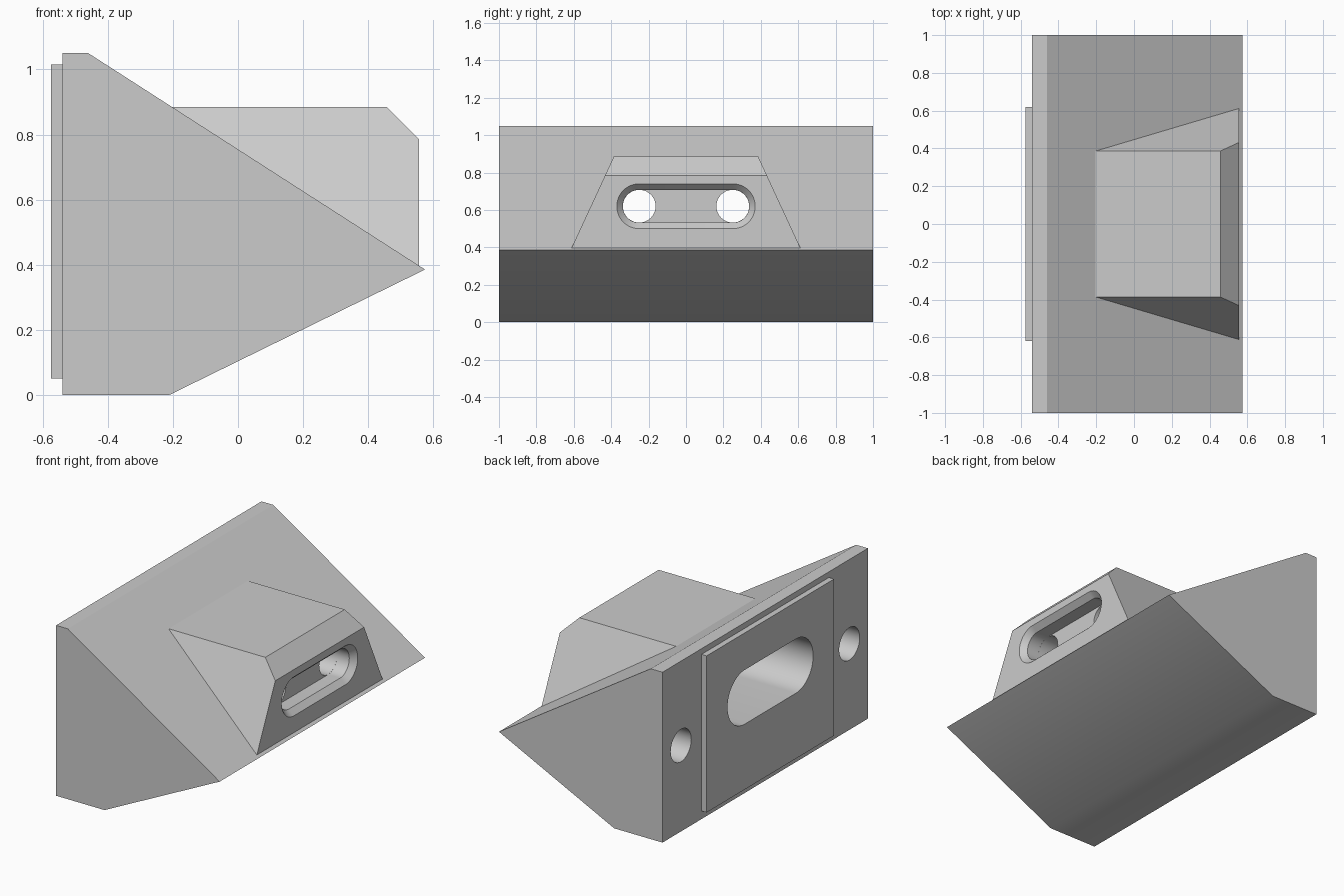
import bpy, bmesh, math

if "Cube" in bpy.data.objects:
    bpy.data.objects.remove(bpy.data.objects["Cube"])

grey = bpy.data.materials.new("plain grey")
grey.use_nodes = True
grey.diffuse_color = (0.6, 0.6, 0.6, 1)
grey.node_tree.nodes["Principled BSDF"].inputs["Base Color"].default_value = (0.6, 0.6, 0.6, 1)


def loft(name, rings):
    """Closed solid through matching rings of points."""
    bm = bmesh.new()
    loops = [[bm.verts.new(p) for p in ring] for ring in rings]
    for a, b in zip(loops, loops[1:]):
        for i in range(len(a)):
            j = (i + 1) % len(a)
            bm.faces.new((a[i], a[j], b[j], b[i]))
    bm.faces.new(loops[0])
    bm.faces.new(loops[-1])
    bmesh.ops.recalc_face_normals(bm, faces=bm.faces)
    mesh = bpy.data.meshes.new(name)
    bm.to_mesh(mesh)
    bm.free()
    mesh.materials.append(grey)
    obj = bpy.data.objects.new(name, mesh)
    bpy.context.collection.objects.link(obj)
    return obj


def prism_y(name, profile, half):
    return loft(name, [[(x, y, z) for x, z in profile] for y in (-half, half)])


def prism_x(name, profile, x0, x1):
    return loft(name, [[(x, y, z) for y, z in profile] for x in (x0, x1)])


def slot(name, y, z, half, sections, n=24):
    """Rounded slot along x; sections are (x, radius), half is the centre offset."""
    rings = []
    for x, r in sections:
        ring = []
        for side in (1, -1):
            for i in range(n + (half > 0)):
                a = -math.pi / 2 + math.pi * i / n
                ring.append((x, y + side * (half + r * math.cos(a)), z + side * r * math.sin(a)))
        rings.append(ring)
    return loft(name, rings)


def combine(target, tool, operation):
    bpy.context.view_layer.objects.active = target
    mod = target.modifiers.new("combine", "BOOLEAN")
    mod.operation, mod.solver, mod.object = operation, "EXACT", tool
    bpy.ops.object.modifier_apply(modifier=mod.name)
    bpy.data.objects.remove(tool)


# Wedge body
body = prism_y("wedge_housing", [(-0.54, 0), (-0.21, 0), (0.575, 0.385),
                                 (-0.46, 1.05), (-0.54, 1.05)], 1)

# Raised hood: chamfered side profile crossed with a trapezoid
hood = prism_y("hood", [(-0.25, 0.39), (0.557, 0.39), (0.557, 0.785),
                        (0.457, 0.885), (-0.25, 0.885)], 0.8)
taper = prism_x("hood_taper", [(-0.703, 0.2), (0.703, 0.2), (0.34, 0.985), (-0.34, 0.985)], -0.5, 0.8)
combine(hood, taper, "INTERSECT")
combine(body, hood, "UNION")

# Raised back plate
plate = prism_x("back_plate", [(-0.62, 0.05), (0.62, 0.05), (0.62, 1.015), (-0.62, 1.015)], -0.575, -0.5)
combine(body, plate, "UNION")

# Deep back pocket, flared front slot, and holes joining them
combine(body, slot("back_pocket", 0, 0.62, 0.25, [(-0.7, 0.167), (0.25, 0.167)]), "DIFFERENCE")
combine(body, slot("front_slot", 0, 0.62, 0.25,
                   [(0.6, 0.12), (0.557, 0.12), (0.522, 0.088), (0.44, 0.088)]), "DIFFERENCE")
for side in (-1, 1):
    combine(body, slot("through_hole", side * 0.25, 0.62, 0, [(0.2, 0.0875), (0.48, 0.0875)]), "DIFFERENCE")
    combine(body, slot("screw_hole", side * 0.82, 0.53, 0, [(-0.7, 0.1), (-0.1, 0.1)]), "DIFFERENCE")

# Smooth the curved walls, keep the edges sharp
bpy.ops.object.select_all(action="DESELECT")
body.select_set(True)
bpy.context.view_layer.objects.active = body
bpy.ops.object.shade_smooth_by_angle(angle=math.radians(30))
